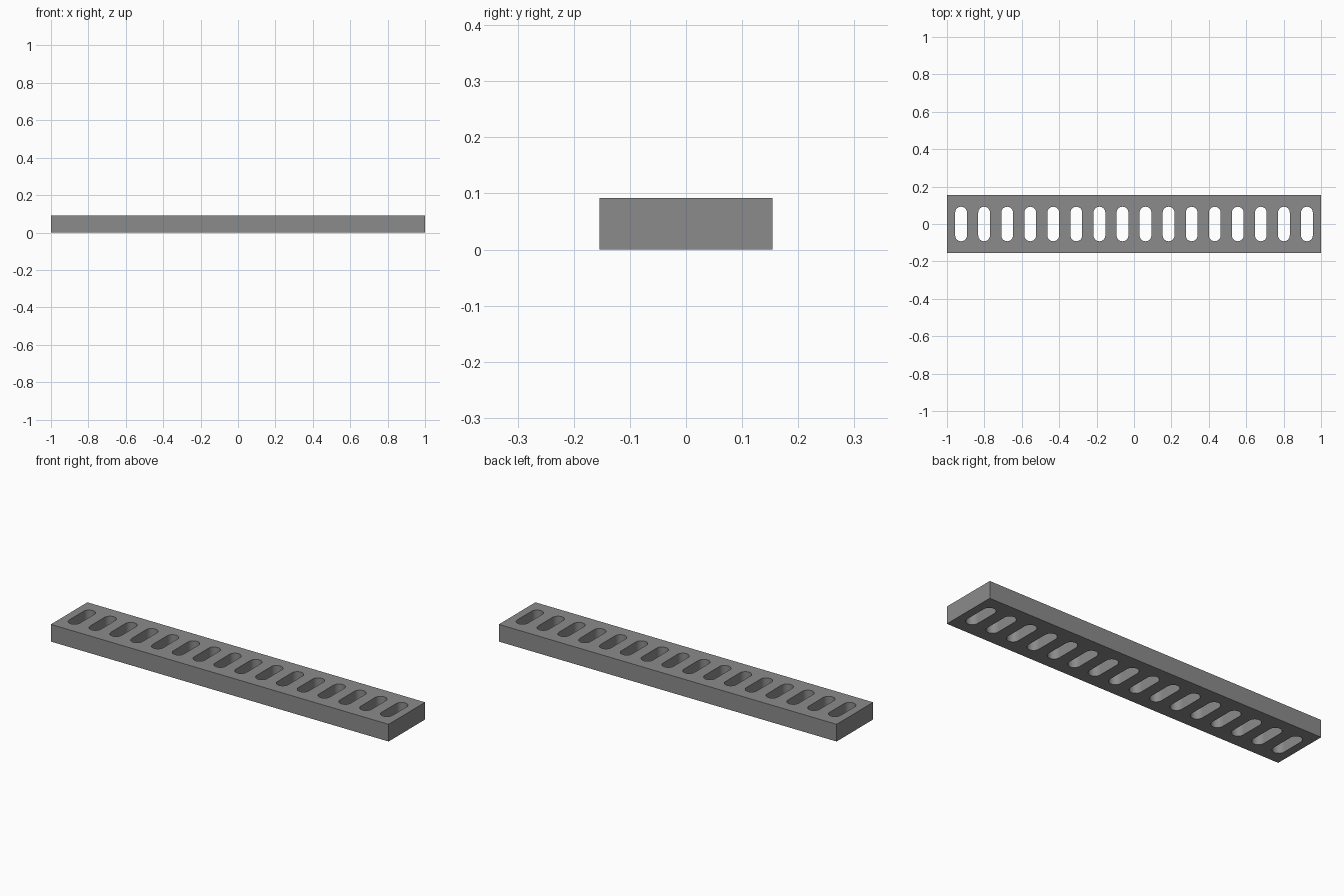
import bpy, bmesh, math

if "Cube" in bpy.data.objects:
    bpy.data.objects.remove(bpy.data.objects["Cube"])

LENGTH, DEPTH, HEIGHT = 2.0, 0.309, 0.092
SLOTS, PITCH = 16, 0.1233
SLOT_W, SLOT_L = 0.063, 0.185
ARC = 12  # segments per rounded slot end


def add_loop(curve, points):
    s = curve.splines.new('POLY')
    s.points.add(len(points) - 1)
    for p, (x, y) in zip(s.points, points):
        p.co = (x, y, 0, 1)
    s.use_cyclic_u = True


def slot_outline(cx):
    r, half = SLOT_W / 2, (SLOT_L - SLOT_W) / 2
    pts = []
    for start, cy in ((0, half), (math.pi, -half)):
        for i in range(ARC + 1):
            a = start + math.pi * i / ARC
            pts.append((cx + r * math.cos(a), cy + r * math.sin(a)))
    return pts


# Flat profile: rectangle with a row of rounded slots
curve = bpy.data.curves.new("slotted_bar_profile", 'CURVE')
curve.dimensions = '2D'
curve.fill_mode = 'BOTH'
curve.extrude = HEIGHT / 2
x, y = LENGTH / 2, DEPTH / 2
add_loop(curve, [(-x, -y), (x, -y), (x, y), (-x, y)])
for i in range(SLOTS):
    add_loop(curve, slot_outline((i - (SLOTS - 1) / 2) * PITCH))

# Solid bar standing on the ground
bar = bpy.data.objects.new("slotted_bar", curve)
bar.location.z = HEIGHT / 2
bpy.context.collection.objects.link(bar)
bpy.context.view_layer.objects.active = bar
bar.select_set(True)
bpy.ops.object.convert(target='MESH')
bar = bpy.context.object

# Weld caps to walls and face everything outward
bm = bmesh.new()
bm.from_mesh(bar.data)
bmesh.ops.remove_doubles(bm, verts=bm.verts, dist=1e-5)
bmesh.ops.recalc_face_normals(bm, faces=bm.faces)
bm.to_mesh(bar.data)
bm.free()
bpy.ops.object.shade_smooth_by_angle(angle=math.radians(30))

# Crisp line where each straight slot wall meets its rounded end
bm = bmesh.new()
bm.from_mesh(bar.data)
for e in bm.edges:
    a, b = e.verts
    if abs(a.co.z - b.co.z) > HEIGHT / 2 and any(f.calc_area() > 0.005 for f in e.link_faces):
        e.smooth = False
bm.to_mesh(bar.data)
bm.free()

# Dark grey finish
mat = bpy.data.materials.new("dark_grey")
mat.diffuse_color = (0.26, 0.26, 0.26, 1)
mat.use_nodes = True
mat.node_tree.nodes["Principled BSDF"].inputs["Base Color"].default_value = mat.diffuse_color
bar.data.materials.clear()
bar.data.materials.append(mat)
